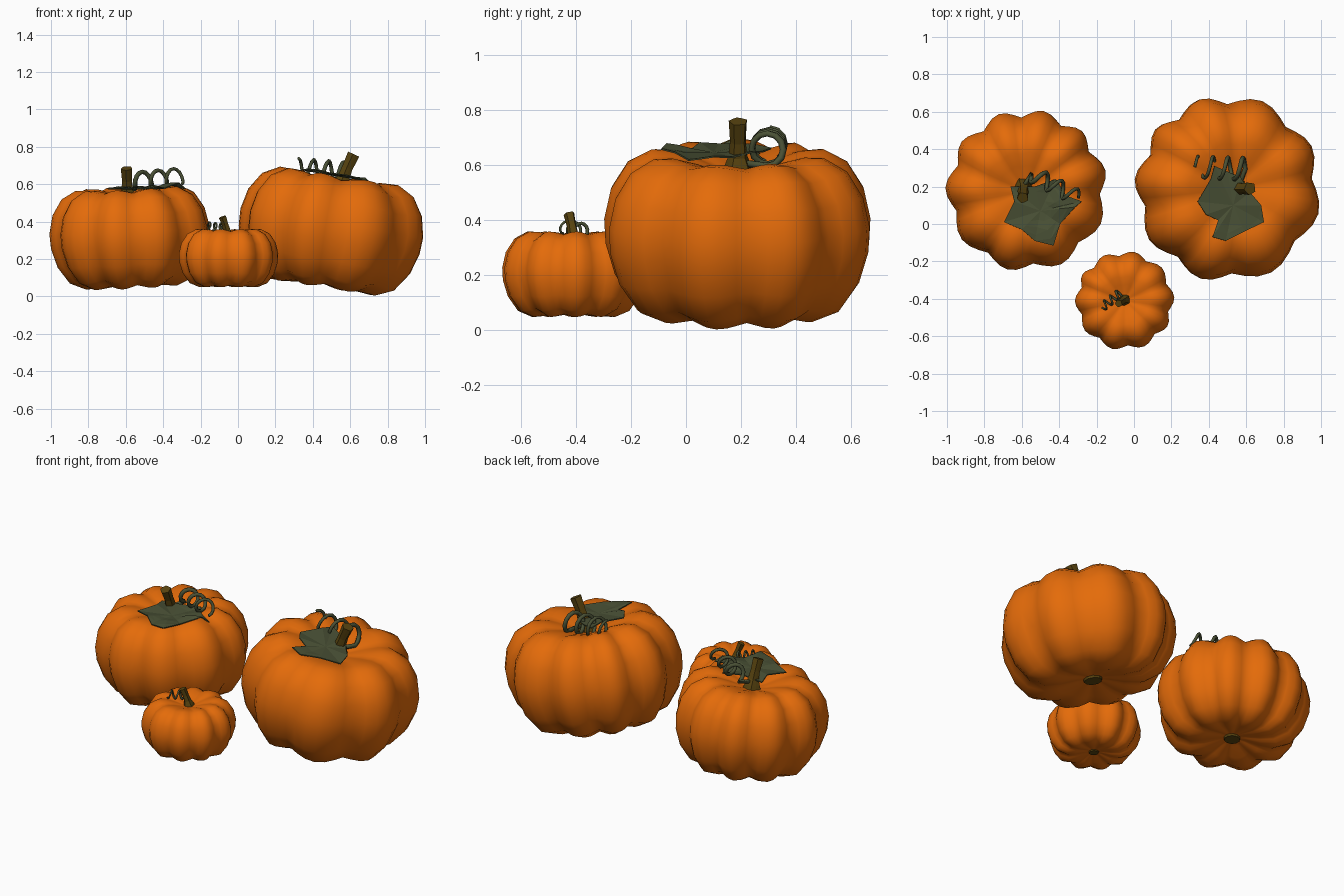
import bpy, bmesh, math
from mathutils import Vector, Matrix
from mathutils.bvhtree import BVHTree

if "Cube" in bpy.data.objects:
    bpy.data.objects.remove(bpy.data.objects["Cube"])


def material(name, rgb):
    m = bpy.data.materials.new(name)
    m.diffuse_color = (*rgb, 1)
    m.use_nodes = True
    m.node_tree.nodes["Principled BSDF"].inputs["Base Color"].default_value = m.diffuse_color
    return m


ORANGE = material("pumpkin_orange", (0.78, 0.148, 0.003))
BROWN = material("stem_brown", (0.10, 0.058, 0.005))
GREEN = material("leaf_green", (0.068, 0.082, 0.036))


def finish(bm, name, mat, smooth=True):
    bmesh.ops.recalc_face_normals(bm, faces=bm.faces)
    me = bpy.data.meshes.new(name)
    bm.to_mesh(me)
    me.materials.append(mat)
    for p in me.polygons:
        p.use_smooth = smooth
    ob = bpy.data.objects.new(name, me)
    bpy.context.collection.objects.link(ob)
    return ob


def bridge(bm, a, b):
    n = len(a)
    for i in range(n):
        bm.faces.new((a[i], a[(i + 1) % n], b[(i + 1) % n], b[i]))


# half cross-section of a pumpkin, as fractions of radius and half height
PROFILE = [(0.06, -0.86), (0.18, -0.89), (0.38, -0.97), (0.58, -1.0), (0.78, -0.86),
           (0.92, -0.53), (0.99, -0.15), (1.0, 0.15), (0.95, 0.52), (0.83, 0.83),
           (0.65, 0.99), (0.5, 0.98), (0.33, 0.90), (0.18, 0.81), (0.06, 0.76)]


def pumpkin(name, centre, radius, half, tilt, creases, seg=6):
    """Ribbed body with creases at given angles, plus the round scar underneath."""
    mat = Matrix.Translation(centre) @ Matrix.Rotation(math.radians(tilt[1]), 4, 'Y') \
        @ Matrix.Rotation(math.radians(tilt[0]), 4, 'X')
    spokes = []
    for a, b in zip(creases, creases[1:] + [creases[0] + 360]):
        for k in range(seg):
            m = math.sin(math.pi * k / seg)
            dip = 0.6 * (1 - m) + 0.4 * (1 - m * m)
            spokes.append((math.radians(a + (b - a) * k / seg), dip))
    bm = bmesh.new()
    rings = []
    for r, z in PROFILE:
        fade = min(1, max(0, (r - 0.06) / 0.6))   # creases die out towards the stem
        ring = []
        for ang, dip in spokes:
            s = radius * r * (1 - 0.10 * dip * fade)
            h = half * z * (1 - 0.08 * dip * fade)
            ring.append(bm.verts.new(mat @ Vector((s * math.cos(ang), s * math.sin(ang), h))))
        rings.append(ring)
    for a, b in zip(rings, rings[1:]):
        bridge(bm, a, b)
    bm.faces.new(rings[0])
    bm.faces.new(rings[-1])
    tree = BVHTree.FromBMesh(bm)
    finish(bm, name + "_body", ORANGE)

    bm = bmesh.new()
    bmesh.ops.create_cone(bm, cap_ends=True, segments=10, radius1=radius * 0.10,
                          radius2=radius * 0.12, depth=half * 0.10,
                          matrix=mat @ Matrix.Translation((0, 0, -half * 0.86)))
    finish(bm, name + "_blossom_scar", BROWN, False)
    return tree


def tube(name, pts, radii, sides, mat, smooth, ribbed=0):
    """Capped tube along points with a radius at each point."""
    pts = [Vector(p) for p in pts]
    bm = bmesh.new()
    rings, side = [], None
    for i, p in enumerate(pts):
        t = (pts[min(i + 1, len(pts) - 1)] - pts[max(i - 1, 0)]).normalized()
        if side is None:
            side = t.orthogonal()
        side = (side - t * side.dot(t)).normalized()
        up = t.cross(side)
        ring = []
        for k in range(sides):
            a = 2 * math.pi * k / sides
            r = radii[i] * (1 - ribbed * (k % 2))
            ring.append(bm.verts.new(p + (side * math.cos(a) + up * math.sin(a)) * r))
        rings.append(ring)
    for a, b in zip(rings, rings[1:]):
        bridge(bm, a, b)
    bm.faces.new(rings[0])
    bm.faces.new(rings[-1])
    return finish(bm, name, mat, smooth)


def stem(name, base, tip, r):
    base, tip = Vector(base), Vector(tip)
    pts = []
    for t in (0, 0.22, 0.4, 0.65, 1.0):
        p = base.lerp(tip, t)
        p.xy = base.xy.lerp(tip.xy, t ** 1.4)
        pts.append(p)
    tube(name, pts, [r * 2.1, r * 1.6, r * 1.1, r * 0.95, r * 1.1], 10, BROWN, False, 0.16)


def tendril(name, start, end, coil, turns, thick, root):
    """Spiral vine along a line, growing out from the stem root."""
    start, end = Vector(start), Vector(end)
    axis = (end - start).normalized()
    u = axis.cross(Vector((0, 0, 1))).normalized()
    w = u.cross(axis)
    n = int(turns * 12)
    pts = [Vector(root)]
    for i in range(n + 1):
        a = 2 * math.pi * turns * i / n - math.pi / 2
        pts.append(start.lerp(end, i / n) + (u * math.cos(a) + w * math.sin(a)) * coil)
    radii = [thick * (1 - 0.35 * i / len(pts)) for i in range(len(pts))]
    tube(name, pts, radii, 6, GREEN, True)


def leaf(name, outline, centre, tree, floor):
    """Jagged leaf draped over the body and bridging the hollow at the top."""
    bm = bmesh.new()

    def vert(x, y, lift):
        hit = tree.ray_cast(Vector((x, y, 2)), Vector((0, 0, -1)))[0]
        z = max(hit.z if hit else 0, floor(x, y))
        return bm.verts.new((x, y, z + 0.012 + lift))

    rings = []
    for s in (0.3, 0.55, 0.8, 1.0):
        rings.append([vert(centre[0] + (x - centre[0]) * s, centre[1] + (y - centre[1]) * s,
                           0.012 * s * (i % 2)) for i, (x, y) in enumerate(outline)])
    for a, b in zip(rings, rings[1:]):
        bridge(bm, a, b)
    mid = vert(*centre, 0)
    n = len(outline)
    for i in range(n):
        bm.faces.new((mid, rings[0][i], rings[0][(i + 1) % n]))
    bmesh.ops.triangulate(bm, faces=bm.faces)
    ob = finish(bm, name, GREEN, False)
    mod = ob.modifiers.new("thickness", 'SOLIDIFY')
    mod.thickness = 0.006
    mod.offset = 0


# left pumpkin
tree = pumpkin("left_pumpkin", (-0.572, 0.18, 0.315), 0.435, 0.267, (2, -3),
               [-3, 32, 62, 94, 126, 160, 196, 238, 275, 315])
stem("left_stem", (-0.59, 0.20, 0.50), (-0.595, 0.14, 0.685), 0.029)
leaf("left_leaf", [(-0.66, 0.20), (-0.64, 0.12), (-0.695, 0.01), (-0.60, -0.03), (-0.53, -0.09),
                   (-0.43, -0.115), (-0.395, 0.0), (-0.315, 0.09), (-0.28, 0.12),
                   (-0.36, 0.15), (-0.42, 0.24), (-0.53, 0.20)],
     (-0.50, 0.07), tree, lambda x, y: 0.562)
tendril("left_tendril", (-0.55, 0.27, 0.62), (-0.30, 0.14, 0.645), 0.042, 3, 0.013,
        (-0.59, 0.20, 0.56))

# right pumpkin, leaning to the right
tree = pumpkin("right_pumpkin", (0.50, 0.188, 0.347), 0.503, 0.303, (0, 9),
               [7, 47, 91, 125, 156, 192, 234, 272, 322])
stem("right_stem", (0.545, 0.19, 0.55), (0.62, 0.19, 0.76), 0.032)
leaf("right_leaf", [(0.43, 0.31), (0.41, 0.24), (0.34, 0.12), (0.385, 0.05), (0.45, 0.02),
                    (0.42, -0.07), (0.49, -0.09), (0.59, -0.04), (0.695, 0.01),
                    (0.68, 0.10), (0.62, 0.17), (0.57, 0.25), (0.50, 0.28)],
     (0.53, 0.10), tree, lambda x, y: 0.638 - 0.17 * (x - 0.5))
tendril("right_tendril", (0.60, 0.295, 0.655), (0.32, 0.305, 0.68), 0.058, 3.5, 0.013,
        (0.56, 0.20, 0.61))

# small front pumpkin
pumpkin("small_pumpkin", (-0.05, -0.41, 0.205), 0.266, 0.156, (0, 0),
        [22, 61, 97, 133, 163, 198, 236, 274, 312, 346])
stem("small_stem", (-0.05, -0.405, 0.305), (-0.082, -0.425, 0.425), 0.019)
tendril("small_tendril", (-0.075, -0.37, 0.365), (-0.17, -0.445, 0.375), 0.023, 3, 0.007,
        (-0.055, -0.40, 0.34))
